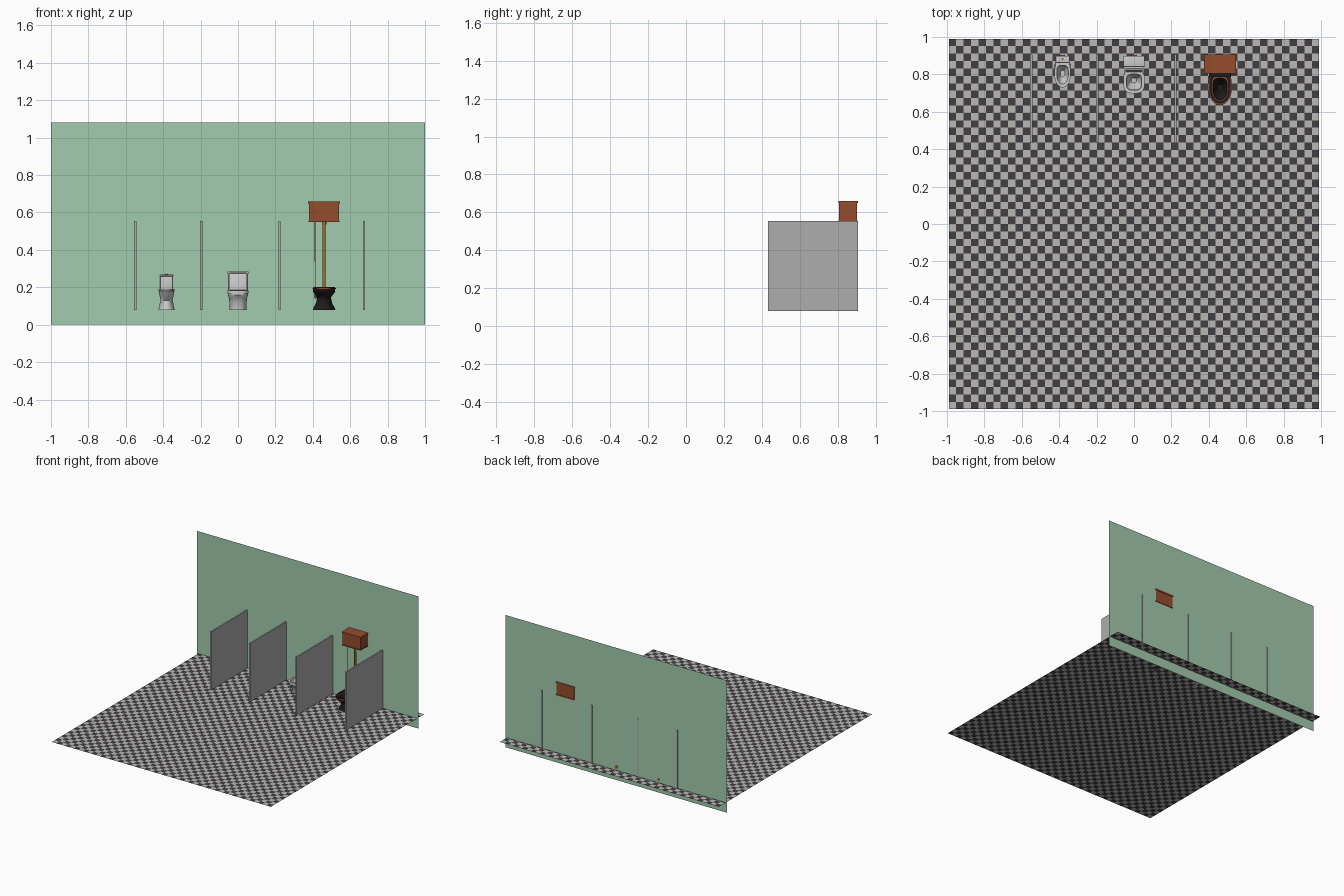
import bpy, bmesh
from math import cos, sin, pi, copysign

if "Cube" in bpy.data.objects:
    bpy.data.objects.remove(bpy.data.objects["Cube"])

FLOOR, WALL = 0.08, 0.90


def mat(name, c):
    m = bpy.data.materials.new(name)
    m.diffuse_color = (*c, 1)
    m.use_nodes = True
    m.node_tree.nodes["Principled BSDF"].inputs["Base Color"].default_value = m.diffuse_color
    return m


GREEN = mat("wall_green", (0.36, 0.60, 0.43))
WOOD = mat("wood", (0.30, 0.075, 0.025))
BLACK = mat("black", (0.012, 0.012, 0.012))
BRASS = mat("brass", (0.40, 0.17, 0.02))
COPPER = mat("copper", (0.45, 0.16, 0.05))
GREY = mat("partition_grey", (0.42, 0.42, 0.42))
WHITE = mat("porcelain", (0.62, 0.62, 0.62))
DARK = mat("tile_dark", (0.055, 0.048, 0.055))
LIGHT = mat("tile_light", (0.48, 0.48, 0.46))


def finish(name, bm, m, smooth=False):
    bmesh.ops.recalc_face_normals(bm, faces=bm.faces)
    me = bpy.data.meshes.new(name)
    bm.to_mesh(me)
    bm.free()
    ob = bpy.data.objects.new(name, me)
    bpy.context.collection.objects.link(ob)
    if m:
        me.materials.append(m)
    if smooth:
        bpy.context.view_layer.objects.active = ob
        ob.select_set(True)
        bpy.ops.object.shade_smooth_by_angle(angle=0.7)
        ob.select_set(False)
    return ob


def box(name, x, y, z, m=None, bevel=0):
    """Box from (min, max) pairs."""
    bm = bmesh.new()
    bmesh.ops.create_cube(bm, size=1)
    for v in bm.verts:
        v.co = [(a + b) / 2 + c * (b - a) for (a, b), c in zip((x, y, z), v.co)]
    if bevel:
        bmesh.ops.bevel(bm, geom=bm.edges[:], offset=bevel, segments=3, profile=0.5, affect='EDGES')
    return finish(name, bm, m, bool(bevel))


def loft(name, cx, sections, m, square=2.0, closed=False, n=40):
    """Skin rings (z, half width, front y, back y): egg front, squarer back."""
    bm = bmesh.new()
    rings = []
    for z, rx, yf, yb in sections:
        ring = []
        yc = (yf + yb) / 2
        for i in range(n):
            c, s = cos(2 * pi * i / n), sin(2 * pi * i / n)
            e = 2 / (3.5 if s > 0 else square)
            ring.append(bm.verts.new((cx + rx * copysign(abs(c) ** e, c),
                                      yc + (yb - yf) / 2 * copysign(abs(s) ** e, s), z)))
        rings.append(ring)
    pairs = list(zip(rings, rings[1:])) + ([(rings[-1], rings[0])] if closed else [])
    for a, b in pairs:
        for i in range(n):
            j = (i + 1) % n
            bm.faces.new((a[i], a[j], b[j], b[i]))
    if not closed:
        bm.faces.new(rings[0])
        bm.faces.new(rings[-1])
    return finish(name, bm, m, True)


def seat_ring(name, cx, z0, z1, rx, yf, yb, w, m, square=2.0):
    inner = (rx - w, yf + w, yb - w * 1.3)
    return loft(name, cx, [(z0, rx, yf, yb), (z1, rx, yf, yb), (z1, *inner), (z0, *inner)],
                m, square, True)


def tube(name, pts, r, m):
    cu = bpy.data.curves.new(name, 'CURVE')
    cu.dimensions = '3D'
    cu.bevel_depth, cu.bevel_resolution, cu.use_fill_caps = r, 3, True
    sp = cu.splines.new('BEZIER')
    sp.bezier_points.add(len(pts) - 1)
    for b, p in zip(sp.bezier_points, pts):
        b.co = p
        b.handle_left_type = b.handle_right_type = 'AUTO'
    cu.materials.append(m)
    ob = bpy.data.objects.new(name, cu)
    bpy.context.collection.objects.link(ob)


# chequered floor
bm = bmesh.new()
N = 50
bmesh.ops.create_grid(bm, x_segments=N, y_segments=N, size=0.99)
for f in bm.faces:
    c = f.calc_center_median()
    i, j = (int((v + 0.99) * N / 1.98) for v in (c.x, c.y))
    f.material_index = (i + j + 1) % 2
for v in bm.verts:
    v.co.z = FLOOR
floor = finish("floor", bm, DARK)
floor.data.materials.append(LIGHT)

# back wall, a single sheet
bm = bmesh.new()
bm.faces.new([bm.verts.new(p) for p in
              ((-1, WALL, 0), (1, WALL, 0), (1, WALL, 1.08), (-1, WALL, 1.08))])
finish("back_wall", bm, GREEN)

# partitions
for k, x in enumerate((-0.55, -0.197, 0.222, 0.673)):
    box(f"partition_{k + 1}", (x - 0.006, x + 0.006), (0.432, 0.906), (FLOOR, 0.555), GREY)

# left toilet: small, waisted pedestal
X = -0.382
loft("left_bowl", X, [(0.08, 0.043, 0.765, 0.88), (0.09, 0.041, 0.77, 0.88),
                      (0.13, 0.033, 0.775, 0.875), (0.155, 0.037, 0.75, 0.88),
                      (0.18, 0.042, 0.732, 0.89), (0.183, 0.040, 0.735, 0.885),
                      (0.183, 0.031, 0.748, 0.85), (0.16, 0.024, 0.76, 0.84),
                      (0.135, 0.012, 0.785, 0.82)], WHITE)
seat_ring("left_seat", X, 0.183, 0.190, 0.043, 0.730, 0.862, 0.011, WHITE)
box("left_cistern", (X - 0.034, X + 0.034), (0.866, 0.899), (0.18, 0.26), WHITE, 0.004)
box("left_cistern_lid", (X - 0.037, X + 0.037), (0.862, 0.899), (0.259, 0.268), WHITE, 0.003)
tube("left_flush_button", [(X, 0.882, 0.266), (X, 0.882, 0.271)], 0.007, COPPER)
tube("left_drain", [(X, 0.86, 0.105), (X, 0.904, 0.105)], 0.010, COPPER)

# middle toilet: boxy, lid raised against the cistern
X = 0.0
loft("middle_bowl", X, [(0.08, 0.046, 0.735, 0.89), (0.12, 0.046, 0.73, 0.89),
                        (0.145, 0.049, 0.715, 0.89), (0.16, 0.054, 0.702, 0.89),
                        (0.168, 0.054, 0.702, 0.89), (0.168, 0.041, 0.718, 0.80),
                        (0.14, 0.032, 0.735, 0.79), (0.11, 0.014, 0.755, 0.78)], WHITE, 3)
seat_ring("middle_seat", X, 0.168, 0.184, 0.057, 0.698, 0.822, 0.016, WHITE, 3)
box("middle_cistern", (X - 0.053, X + 0.053), (0.845, 0.899), (0.16, 0.272), WHITE, 0.004)
box("middle_cistern_lid", (X - 0.057, X + 0.057), (0.84, 0.899), (0.27, 0.284), WHITE, 0.004)
lid = box("middle_raised_lid", (X - 0.046, X + 0.046), (-0.006, 0.006), (0, 0.092), WHITE, 0.004)
lid.location = (0, 0.817, 0.184)
lid.rotation_euler.x = -0.12
tube("middle_drain", [(X, 0.86, 0.105), (X, 0.904, 0.105)], 0.014, COPPER)

# right toilet: black bowl with wooden seat
X = 0.46
loft("right_bowl", X, [(0.08, 0.060, 0.685, 0.825), (0.09, 0.057, 0.69, 0.822),
                       (0.115, 0.043, 0.70, 0.82), (0.145, 0.037, 0.695, 0.82),
                       (0.168, 0.053, 0.66, 0.82), (0.182, 0.059, 0.643, 0.82),
                       (0.192, 0.060, 0.641, 0.82), (0.192, 0.042, 0.662, 0.785),
                       (0.16, 0.033, 0.675, 0.77), (0.125, 0.014, 0.71, 0.745)], BLACK)
seat_ring("right_seat", X, 0.191, 0.197, 0.063, 0.636, 0.812, 0.025, WOOD)
seat_ring("right_seat_pad", X, 0.195, 0.202, 0.057, 0.643, 0.806, 0.013, BLACK)
box("right_hinge_block", (X - 0.058, X + 0.058), (0.785, 0.822), (0.17, 0.203), BLACK, 0.005)

# high wooden cistern with trim
for part, g, z in (("base_trim", 0.003, (0.55, 0.558)), ("box", 0, (0.555, 0.65)),
                   ("lid", 0.004, (0.648, 0.66))):
    box(f"high_cistern_{part}", (X - 0.081 - g, X + 0.081 + g), (0.808 - g, 0.902 + g), z, WOOD)

# flush pipe and pull chain
tube("flush_pipe", [(X, 0.855, 0.555), (X, 0.857, 0.40), (X, 0.858, 0.24),
                    (X, 0.85, 0.185), (X, 0.81, 0.175)], 0.008, BRASS)
tube("flush_pipe_collar", [(X, 0.855, 0.535), (X, 0.855, 0.553)], 0.012, BRASS)
tube("pull_chain", [(0.412, 0.83, 0.555), (0.412, 0.83, 0.36), (0.414, 0.83, 0.18)], 0.0018, BRASS)
tube("pull_handle", [(0.414, 0.83, 0.18), (0.414, 0.83, 0.14)], 0.005, WOOD)
